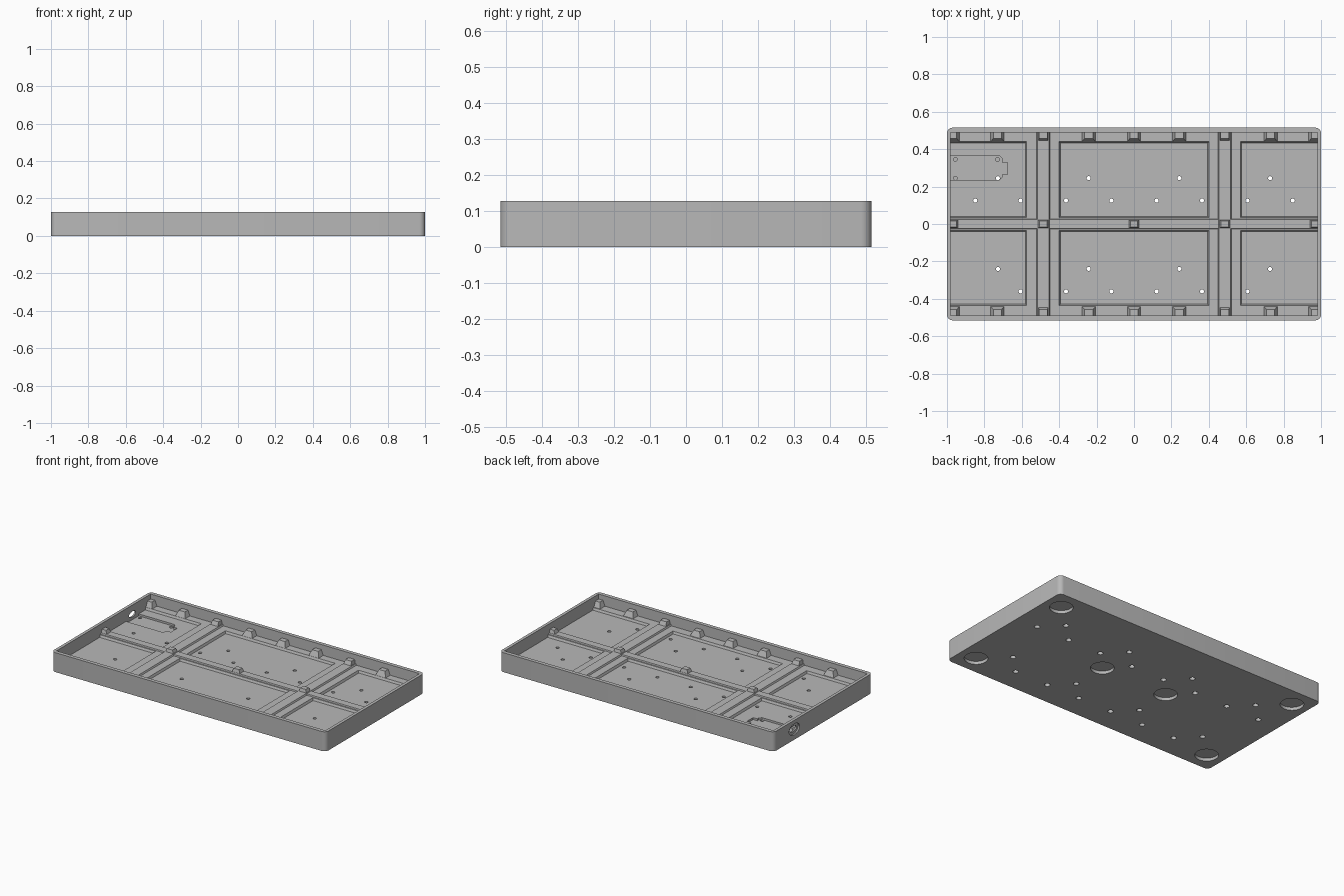
import bpy, bmesh, math
from mathutils import Matrix

cube = bpy.data.objects.get("Cube")
if cube:
    bpy.data.objects.remove(cube, do_unlink=True)

grey = bpy.data.materials.new("plain grey")
grey.use_nodes = True
COLOR = (0.48, 0.48, 0.48, 1)
grey.diffuse_color = COLOR
grey.node_tree.nodes["Principled BSDF"].inputs["Base Color"].default_value = COLOR

HX, HY, H = 1.0, 0.515, 0.128          # outer half sizes and height
IX, IY = 0.98, 0.49                    # inner half sizes
LEDGE, POCKET, RIB, POST = 0.06, 0.045, 0.07, 0.095


def loft(bm, bottom, top, z0, z1):
    """Closed solid between two outlines with equal point counts."""
    a = [bm.verts.new((x, y, z0)) for x, y in bottom]
    b = [bm.verts.new((x, y, z1)) for x, y in top]
    bm.faces.new(a[::-1])
    bm.faces.new(b)
    n = len(a)
    for i in range(n):
        j = (i + 1) % n
        bm.faces.new((a[i], a[j], b[j], b[i]))


def rect(x0, x1, y0, y1):
    return [(x0, y0), (x1, y0), (x1, y1), (x0, y1)]


def disc(x, y, r, n=24):
    return [(x + r * math.cos(math.tau * i / n), y + r * math.sin(math.tau * i / n)) for i in range(n)]


def rounded(hx, hy, r, n=6):
    pts = []
    for k, (sx, sy) in enumerate([(1, 1), (-1, 1), (-1, -1), (1, -1)]):
        for i in range(n + 1):
            a = math.pi / 2 * (k + i / n)
            pts.append((sx * (hx - r) + r * math.cos(a), sy * (hy - r) + r * math.sin(a)))
    return pts


def finish(bm, name):
    bmesh.ops.recalc_face_normals(bm, faces=bm.faces)
    mesh = bpy.data.meshes.new(name)
    bm.to_mesh(mesh)
    bm.free()
    mesh.materials.append(grey)
    ob = bpy.data.objects.new(name, mesh)
    bpy.context.collection.objects.link(ob)
    return ob


def cut(target, bm):
    """Subtract the solids and bake the result."""
    cutter = finish(bm, "cutter")
    cutter.hide_render = True
    mod = target.modifiers.new("cut", 'BOOLEAN')
    mod.operation, mod.solver, mod.object = 'DIFFERENCE', 'EXACT', cutter
    bpy.context.view_layer.update()
    deps = bpy.context.evaluated_depsgraph_get()
    mesh = bpy.data.meshes.new_from_object(target.evaluated_get(deps))
    target.modifiers.clear()
    target.data = mesh
    bpy.data.objects.remove(cutter, do_unlink=True)


# Tray shell with rounded vertical corners
bm = bmesh.new()
outline = rounded(HX, HY, 0.03)
loft(bm, outline, outline, 0, H)
tray = finish(bm, "tray")

# Main cavity
bm = bmesh.new()
inner = rect(-IX, IX, -IY, IY)
loft(bm, inner, inner, LEDGE, H + 0.1)
cut(tray, bm)

# Six floor pockets with slightly sloped sides
bm = bmesh.new()
s = 0.006
for x0, x1 in [(-IX, -0.575), (-0.40, 0.40), (0.57, IX)]:
    for y0, y1 in [(0.035, 0.44), (-0.435, -0.035)]:
        a = x0 if x0 == -IX else x0 + s
        b = x1 if x1 == IX else x1 - s
        loft(bm, rect(a, b, y0 + s, y1 - s), rect(x0, x1, y0, y1), POCKET, LEDGE + 0.0005)
cut(tray, bm)

# Circuit board recess with an end tab
bm = bmesh.new()
board = [(-IX, 0.235), (-0.72, 0.235), (-0.705, 0.25), (-0.705, 0.265), (-0.675, 0.265),
         (-0.675, 0.33), (-0.705, 0.33), (-0.705, 0.35), (-0.72, 0.365), (-IX, 0.365)]
loft(bm, board, board, 0.032, 0.058)
cut(tray, bm)

# Round foot recesses under the tray
bm = bmesh.new()
feet = [(x, y) for x in (-0.885, 0.885) for y in (-0.39, 0.39)] + [(-0.243, 0), (0.243, 0)]
for x, y in feet:
    c = disc(x, y, 0.07, 40)
    loft(bm, c, c, -0.02, 0.02)
cut(tray, bm)

# Screw holes, narrow through the floor and wider below
holes = [(0.2425 * k, y) for k in (-3, -1, 1, 3) for y in (0.245, -0.24)]
holes += [(0.2425 * (k + 0.5), 0.125) for k in range(-4, 4)]
holes += [(0.2425 * (k + 0.5), -0.36) for k in range(-3, 3)]
for radius, top in ((0.017, 0.02), (0.011, 0.2)):
    bm = bmesh.new()
    for x, y in holes:
        c = disc(x, y, radius, 16)
        loft(bm, c, c, -0.02, top)
    cut(tray, bm)

# Blind board screw holes
bm = bmesh.new()
for x, y in [(-0.955, 0.245), (-0.955, 0.345), (-0.73, 0.345)]:
    c = disc(x, y, 0.01, 16)
    loft(bm, c, c, 0.022, 0.07)
cut(tray, bm)

# Cable port in the end wall: shallow surround, then slot
for ry, rz, depth in ((0.055, 0.036, 0.01), (0.035, 0.018, 0.05)):
    bm = bmesh.new()
    c = [(x * rz, y * ry) for x, y in disc(0, 0, 1, 32)]
    loft(bm, c, c, -0.05, depth)
    bmesh.ops.transform(bm, verts=bm.verts, matrix=Matrix.Translation((-HX, 0.3, 0.068))
                        @ Matrix.Rotation(math.pi / 2, 4, 'Y'))
    cut(tray, bm)

# Raised cross ribs with sloped sides
bm = bmesh.new()
for x in (-0.485, 0.485):
    loft(bm, rect(x - 0.04, x + 0.04, -0.5, 0.5), rect(x - 0.031, x + 0.031, -0.5, 0.5), 0.05, RIB)
finish(bm, "cross_ribs")

# Raised centre rib
bm = bmesh.new()
loft(bm, rect(-0.99, 0.99, -0.03, 0.03), rect(-0.99, 0.99, -0.024, 0.024), 0.05, RIB - 0.002)
finish(bm, "centre_rib")


def clamp(x):
    return max(-0.99, min(0.99, x))


# Tapered support posts along the long walls
for side, name in ((1, "back_posts"), (-1, "front_posts")):
    bm = bmesh.new()
    for x in (-0.97, -0.73, -0.485, -0.2425, 0, 0.2425, 0.485, 0.73, 0.97):
        w = 0.03 if abs(x) == 0.485 else 0.04
        ys = sorted((side * 0.437, side * 0.5))
        yt = sorted((side * 0.457, side * 0.5))
        loft(bm, rect(clamp(x - w), clamp(x + w), *ys),
             rect(clamp(x - 0.022), clamp(x + 0.022), *yt), 0.05, POST)
    finish(bm, name)

# Square support posts along the centre rib
bm = bmesh.new()
for x in (-0.97, -0.485, 0, 0.485, 0.97):
    loft(bm, rect(clamp(x - 0.034), clamp(x + 0.034), -0.027, 0.027),
         rect(clamp(x - 0.02), clamp(x + 0.02), -0.017, 0.017), 0.05, POST - 0.005)
finish(bm, "centre_posts")

# Smooth the rounded edges only
bpy.ops.object.select_all(action='DESELECT')
tray.select_set(True)
bpy.context.view_layer.objects.active = tray
bpy.ops.object.shade_smooth_by_angle(angle=math.radians(30))
